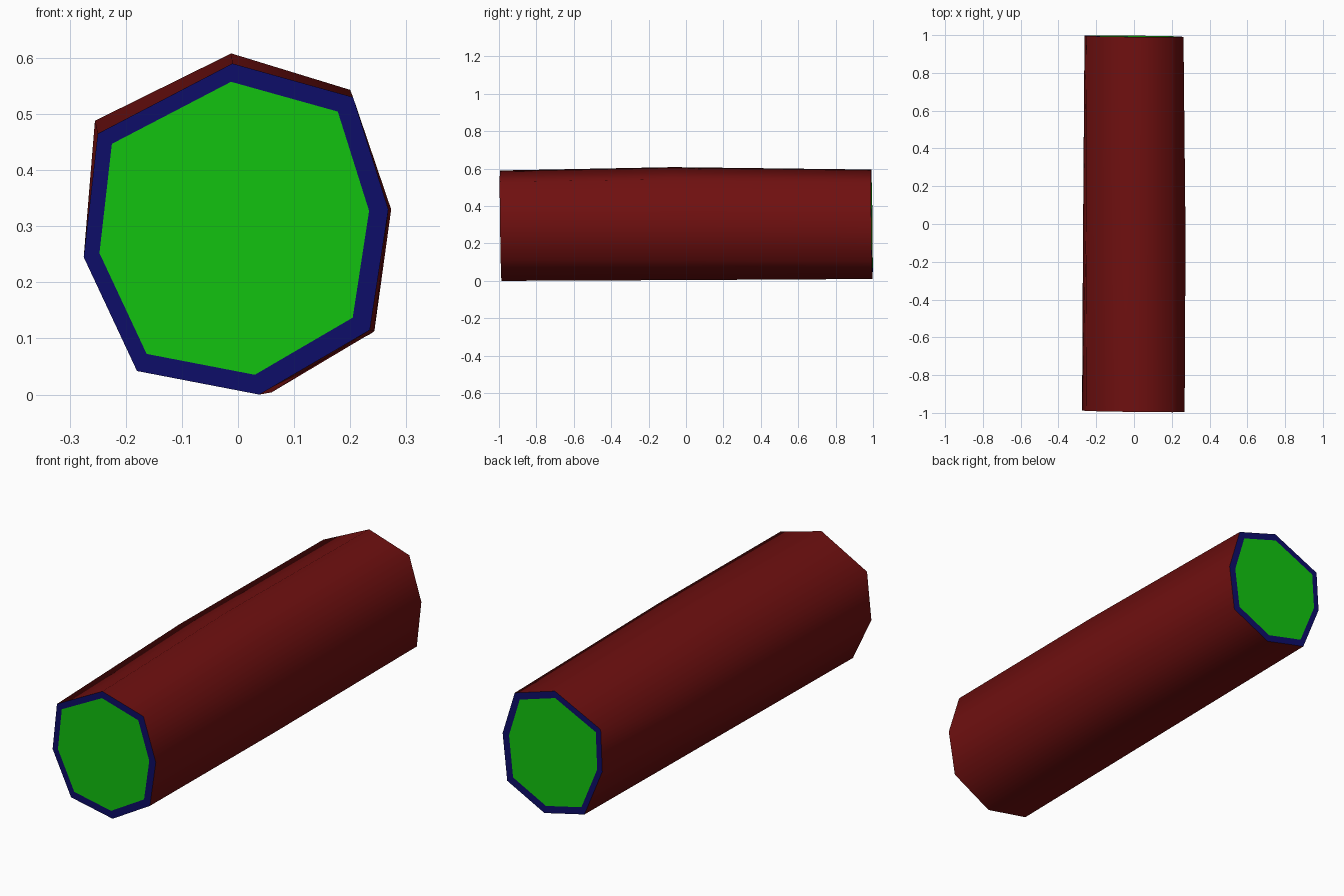
import bpy, bmesh, math

if "Cube" in bpy.data.objects:
    bpy.data.objects.remove(bpy.data.objects["Cube"])


def material(name, rgb):
    m = bpy.data.materials.new(name)
    m.diffuse_color = (*rgb, 1.0)
    m.use_nodes = True
    m.node_tree.nodes["Principled BSDF"].inputs["Base Color"].default_value = m.diffuse_color
    return m


bark = material("dark red bark", (0.16, 0.005, 0.005))
rim = material("navy rim", (0.004, 0.004, 0.14))
core = material("green core", (0.006, 0.55, 0.005))

# Irregular octagonal sections (x, z): front end, slight bulge, back end
front = [(-0.01, 0.59), (0.205, 0.53), (0.268, 0.33), (0.235, 0.115),
         (0.038, 0.0), (-0.18, 0.042), (-0.275, 0.245), (-0.25, 0.465)]
middle = [(-0.012, 0.608), (0.2, 0.543), (0.273, 0.33), (0.243, 0.113),
          (0.06, 0.004), (-0.175, 0.05), (-0.27, 0.25), (-0.255, 0.488)]
back = [(-0.01, 0.595), (0.2, 0.53), (0.262, 0.325), (0.236, 0.108),
        (0.04, 0.01), (-0.17, 0.06), (-0.262, 0.285), (-0.252, 0.48)]


def front_y(x, z):
    return -0.991 - 0.012 * x - 0.014 * (z - 0.3)


def back_y(x, z):
    return 0.994 - 0.012 * x - 0.012 * (z - 0.3)


bm = bmesh.new()
rings = [[bm.verts.new((x, front_y(x, z), z)) for x, z in front],
         [bm.verts.new((x, -0.07, z)) for x, z in middle],
         [bm.verts.new((x, back_y(x, z), z)) for x, z in back]]

# Bark sides
for a, b in zip(rings, rings[1:]):
    for i in range(8):
        j = (i + 1) % 8
        bm.faces.new((a[i], b[i], b[j], a[j])).smooth = True

# Sawn ends: a narrow rim around a flat core
for ring, section, plane in ((rings[0], front, front_y), (rings[2], back, back_y)):
    cx = sum(p[0] for p in section) / 8
    cz = sum(p[1] for p in section) / 8
    inner = []
    for x, z in section:
        px, pz = cx + (x - cx) * 0.885 - 0.004, cz + (z - cz) * 0.885 + 0.002
        inner.append(bm.verts.new((px, plane(px, pz), pz)))
    for i in range(8):
        j = (i + 1) % 8
        bm.faces.new((ring[i], ring[j], inner[j], inner[i])).material_index = 1
    bm.faces.new(inner).material_index = 2

bmesh.ops.recalc_face_normals(bm, faces=bm.faces[:])
mesh = bpy.data.meshes.new("log")
bm.to_mesh(mesh)
bm.free()
for m in (bark, rim, core):
    mesh.materials.append(m)
log = bpy.data.objects.new("log", mesh)
bpy.context.collection.objects.link(log)

# Round bark, crisp sawn edges
bpy.context.view_layer.objects.active = log
log.select_set(True)
bpy.ops.object.shade_smooth_by_angle(angle=math.radians(65))
